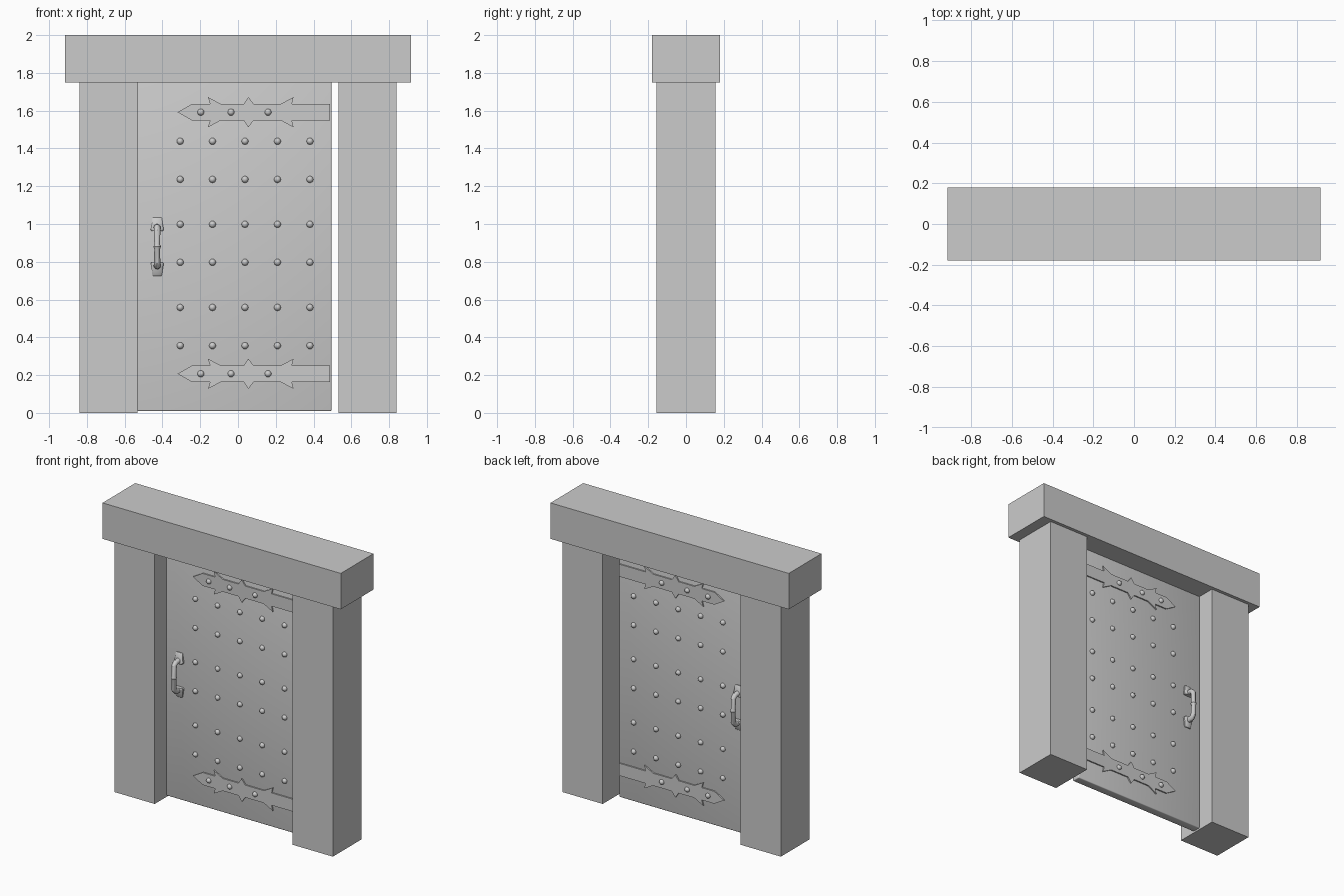
import bpy, bmesh, math
from mathutils import Matrix, Vector

if "Cube" in bpy.data.objects:
    bpy.data.objects.remove(bpy.data.objects["Cube"])

HALF = 0.03  # half thickness of the door leaf


def finish(bm, name, mirror=False, smooth=False):
    bmesh.ops.recalc_face_normals(bm, faces=bm.faces[:])
    me = bpy.data.meshes.new(name)
    bm.to_mesh(me)
    bm.free()
    ob = bpy.data.objects.new(name, me)
    bpy.context.collection.objects.link(ob)
    if mirror:  # repeat front fittings on the back
        m = ob.modifiers.new("both_sides", 'MIRROR')
        m.use_axis = (False, True, False)
    if smooth:
        bpy.ops.object.select_all(action='DESELECT')
        ob.select_set(True)
        bpy.context.view_layer.objects.active = ob
        bpy.ops.object.shade_smooth_by_angle(angle=math.radians(40))
    return ob


def add_box(bm, lo, hi):
    lo, hi = Vector(lo), Vector(hi)
    mat = Matrix.Translation((lo + hi) / 2) @ Matrix.Diagonal((*(hi - lo), 1))
    return bmesh.ops.create_cube(bm, size=1, matrix=mat)['verts']


def box(name, lo, hi, bevel=0):
    bm = bmesh.new()
    add_box(bm, lo, hi)
    if bevel:
        bmesh.ops.bevel(bm, geom=bm.edges[:], offset=bevel, segments=3,
                        profile=0.5, affect='EDGES')
    return finish(bm, name, smooth=bevel > 0)


# Frame
box("lintel", (-0.917, -0.18, 1.75), (0.917, 0.18, 2.0))
box("left_post", (-0.84, -0.157, 0), (-0.531, 0.157, 1.75))
box("right_post", (0.531, -0.157, 0), (0.84, 0.157, 1.75))

# Door leaf
box("door_leaf", (-0.533, -HALF, 0.01), (0.495, HALF, 1.755), bevel=0.006)

# Hinge straps: upper half outline, reflected for the lower half
upper = [(-0.245, 0.043), (-0.148, 0.043), (-0.159, 0.08), (-0.09, 0.043),
         (0.03, 0.043), (0.055, 0.08), (0.083, 0.043), (0.225, 0.043),
         (0.294, 0.08), (0.285, 0.043), (0.488, 0.043)]
outline = [(-0.32, 0)] + upper + [(x, -z) for x, z in reversed(upper)]
for name, zc in (("upper_hinge_strap", 1.592), ("lower_hinge_strap", 0.207)):
    bm = bmesh.new()
    face = bm.faces.new([bm.verts.new((x, -HALF + 0.002, zc + z)) for x, z in outline])
    top = bmesh.ops.extrude_face_region(bm, geom=[face])['geom']
    moved = [v for v in top if isinstance(v, bmesh.types.BMVert)]
    bmesh.ops.translate(bm, verts=moved, vec=(0, -0.011, 0))
    finish(bm, name, mirror=True)


# Domed studs
def studs(name, points, y):
    bm = bmesh.new()
    for x, z in points:
        mat = Matrix.Translation((x, y, z)) @ Matrix.Rotation(math.pi / 2, 4, 'X')
        bmesh.ops.create_uvsphere(bm, u_segments=16, v_segments=10, radius=0.018, matrix=mat)
    finish(bm, name, mirror=True, smooth=True)


studs("door_studs", [(x, z) for x in (-0.306, -0.135, 0.037, 0.209, 0.381)
                     for z in (1.438, 1.236, 0.998, 0.797, 0.558, 0.356)], -HALF)
studs("strap_studs", [(x, z) for x in (-0.197, -0.037, 0.159)
                      for z in (1.592, 0.207)], -HALF - 0.007)

# Handle: two tapered mounts, arms and a grip with a collar
HX, HZ = -0.428, 0.88
bm = bmesh.new()
for s in (1, -1):
    # sections running from the tip to the foot of the arm: (z, half width, projection)
    rings = []
    for z, w, d in ((0.155, 0.022, 0.008), (0.148, 0.026, 0.014),
                    (0.12, 0.029, 0.018), (0.09, 0.035, 0.028), (0.083, 0.03, 0.026)):
        prof = [(-w, 0), (-w, d * 0.6), (-w * 0.6, d), (w * 0.6, d), (w, d * 0.6), (w, 0)]
        rings.append([bm.verts.new((HX + x, -HALF + 0.002 - y, HZ + s * z)) for x, y in prof])
    for a, b in zip(rings, rings[1:]):
        for i in range(6):
            bm.faces.new((a[i], a[(i + 1) % 6], b[(i + 1) % 6], b[i]))
    bm.faces.new(rings[0])
    bm.faces.new(rings[-1])
finish(bm, "handle_mounts", mirror=True, smooth=True)

bm = bmesh.new()
path = [(-0.02, 0.102), (-0.075, 0.1), (-0.09, 0.085), (-0.093, 0.012), (-0.093, 0.0)]
path += [(y, -z) for y, z in reversed(path[:-1])]
radii = [0.02, 0.018, 0.017, 0.015, 0.02, 0.015, 0.017, 0.018, 0.02]
rings = []
for i, (y, z) in enumerate(path):
    a, b = path[max(i - 1, 0)], path[min(i + 1, len(path) - 1)]
    t = Vector((0, b[0] - a[0], b[1] - a[1])).normalized()
    n = t.cross(Vector((1, 0, 0)))
    rings.append([bm.verts.new(Vector((HX, y, HZ + z)) + radii[i] * (
        math.cos(k * math.pi / 6) * Vector((1, 0, 0)) + math.sin(k * math.pi / 6) * n))
        for k in range(12)])
for a, b in zip(rings, rings[1:]):
    for i in range(12):
        bm.faces.new((a[i], a[(i + 1) % 12], b[(i + 1) % 12], b[i]))
bm.faces.new(rings[0])
bm.faces.new(rings[-1])
finish(bm, "handle_grip", mirror=True, smooth=True)
